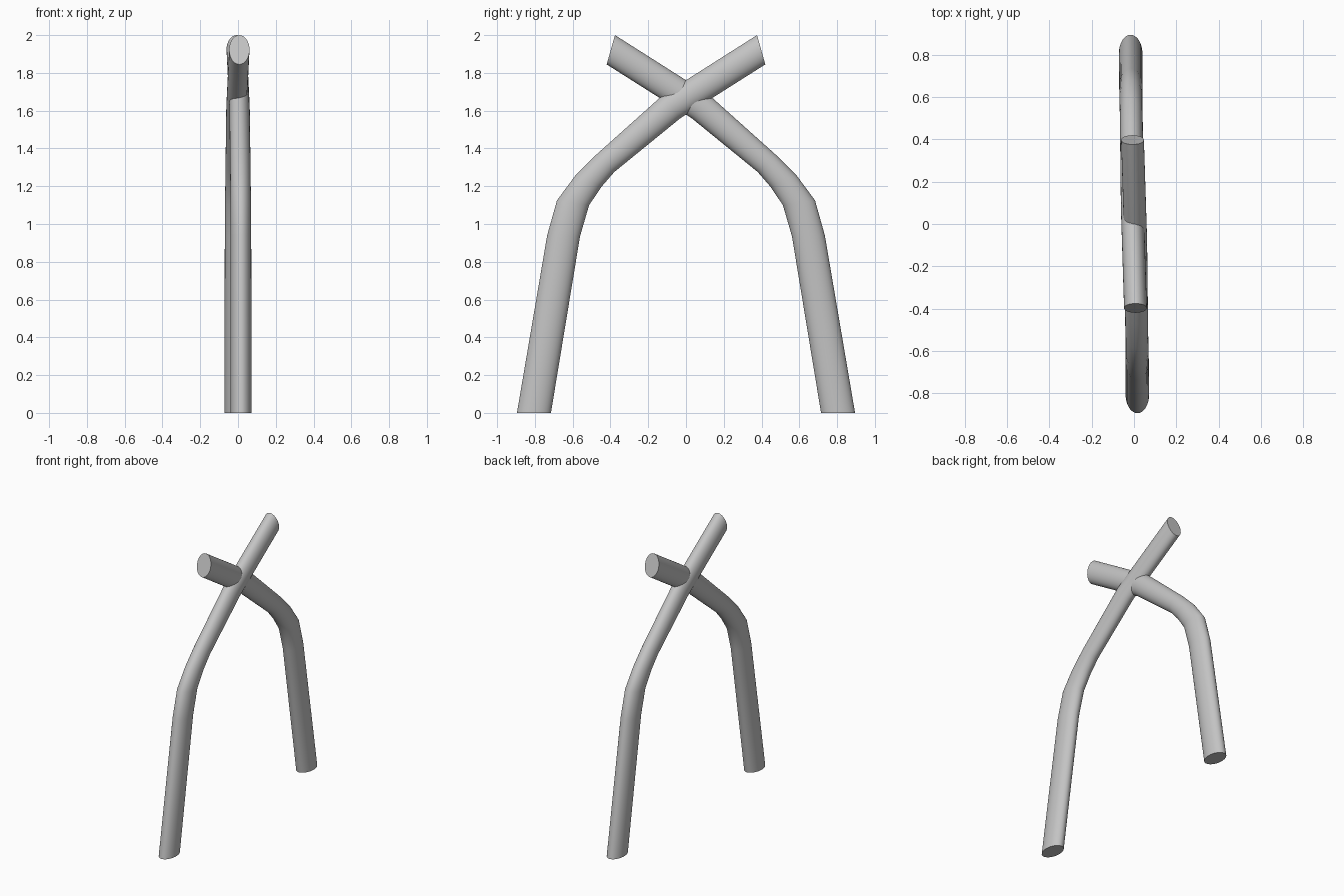
import bpy, bmesh
from math import cos, sin, pi
from mathutils import Vector

cube = bpy.data.objects.get("Cube")
if cube:
    bpy.data.objects.remove(cube)

SIDES = 32
GREY = (0.55, 0.55, 0.55, 1)

mat = bpy.data.materials.new("plain grey")
mat.use_nodes = True
mat.diffuse_color = GREY
mat.node_tree.nodes["Principled BSDF"].inputs["Base Color"].default_value = GREY

# Stations along a bent tube: outer edge (y, z), inner edge (y, z), centre x, half width
STATIONS = [
    ((-0.895, 0), (-0.715, 0), 0.016, 0.056),
    ((-0.735, 0.94), (-0.561, 0.935), 0.015, 0.055),
    ((-0.683, 1.125), (-0.513, 1.10), 0.014, 0.055),
    ((-0.587, 1.255), (-0.445, 1.2), 0.013, 0.054),
    ((-0.475, 1.367), (-0.38, 1.275), 0.012, 0.054),
    ((-0.12, 1.685), (-0.03, 1.56), 0.008, 0.054),
    ((0.376, 2.0), (0.42, 1.845), -0.007, 0.054),
]


def bent_tube(name, turn):
    """Loft oval rings through the stations; turn = -1 spins it half a circle about z."""
    bm = bmesh.new()
    rings = []
    for outer, inner, cx, half in STATIONS:
        o, i = Vector((cx, *outer)), Vector((cx, *inner))
        mid, arm = (o + i) / 2, (o - i) / 2
        ring = []
        for k in range(SIDES):
            a = 2 * pi * k / SIDES
            p = mid + arm * cos(a) + Vector((half * sin(a), 0, 0))
            ring.append(bm.verts.new((p.x * turn, p.y * turn, p.z)))
        rings.append(ring)
    for low, high in zip(rings, rings[1:]):
        for k in range(SIDES):
            n = (k + 1) % SIDES
            bm.faces.new((low[k], low[n], high[n], high[k]))
    bm.faces.new(rings[0])
    bm.faces.new(rings[-1])
    bmesh.ops.recalc_face_normals(bm, faces=bm.faces)
    mesh = bpy.data.meshes.new(name)
    bm.to_mesh(mesh)
    bm.free()
    mesh.materials.append(mat)
    obj = bpy.data.objects.new(name, mesh)
    bpy.context.collection.objects.link(obj)
    # Smooth sides, crisp end caps
    bpy.ops.object.select_all(action="DESELECT")
    obj.select_set(True)
    bpy.context.view_layer.objects.active = obj
    bpy.ops.object.shade_smooth_by_angle(angle=pi / 6)


bent_tube("front_bent_tube", 1)
bent_tube("back_bent_tube", -1)
